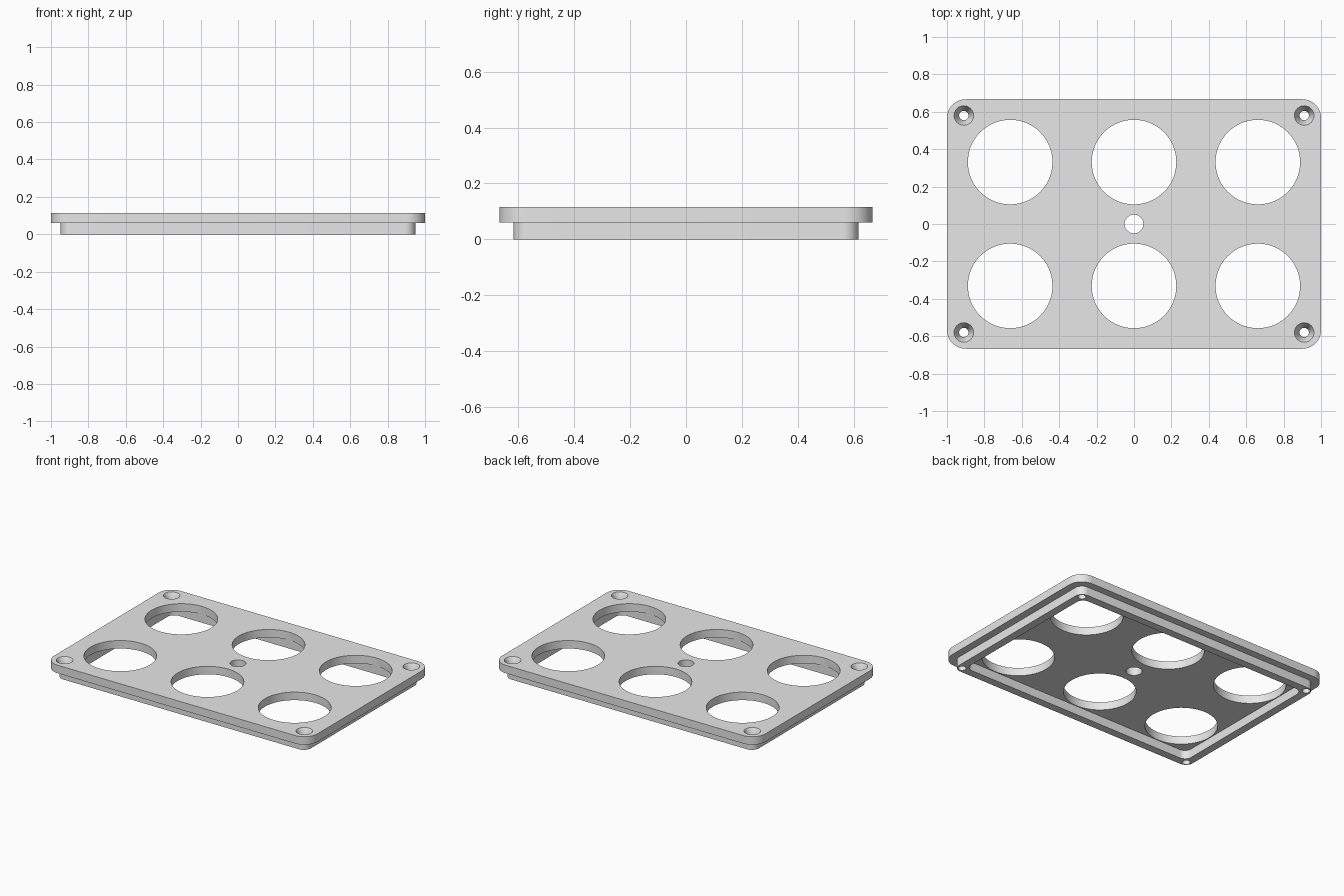
import bpy, bmesh, math

cube = bpy.data.objects.get("Cube")
if cube:
    bpy.data.objects.remove(cube, do_unlink=True)

TOP, STEP = 0.115, 0.06          # plate top, underside of plate
SCREW_X, SCREW_Y = 0.91, 0.58

grey = bpy.data.materials.new("light grey")
grey.use_nodes = True
colour = (0.8, 0.8, 0.8, 1)
grey.diffuse_color = colour
grey.node_tree.nodes["Principled BSDF"].inputs["Base Color"].default_value = colour


def finish(name, bm):
    bmesh.ops.recalc_face_normals(bm, faces=bm.faces)
    mesh = bpy.data.meshes.new(name)
    bm.to_mesh(mesh)
    bm.free()
    mesh.materials.append(grey)
    ob = bpy.data.objects.new(name, mesh)
    bpy.context.collection.objects.link(ob)
    return ob


def rounded_slab(name, hx, hy, radius, z0, z1, steps=12):
    """Rounded rectangle extruded from z0 to z1."""
    bm = bmesh.new()
    ring = []
    for corner, (sx, sy) in enumerate([(1, 1), (-1, 1), (-1, -1), (1, -1)]):
        for i in range(steps + 1):
            a = math.pi / 2 * (corner + i / steps)
            ring.append(bm.verts.new((sx * (hx - radius) + radius * math.cos(a),
                                      sy * (hy - radius) + radius * math.sin(a), z0)))
    face = bm.faces.new(ring)
    up = bmesh.ops.extrude_face_region(bm, geom=[face])["geom"]
    bmesh.ops.translate(bm, vec=(0, 0, z1 - z0),
                        verts=[v for v in up if isinstance(v, bmesh.types.BMVert)])
    return finish(name, bm)


def cone(name, x, y, r0, r1, z0, z1, segments=64):
    bm = bmesh.new()
    bmesh.ops.create_cone(bm, cap_ends=True, segments=segments,
                          radius1=r0, radius2=r1, depth=z1 - z0)
    bmesh.ops.translate(bm, vec=(x, y, (z0 + z1) / 2), verts=bm.verts)
    return finish(name, bm)


def combine(body, tool, operation):
    """Apply a boolean and remove the tool object."""
    tool.hide_render = True
    mod = body.modifiers.new("boolean", "BOOLEAN")
    mod.operation, mod.object, mod.solver = operation, tool, "EXACT"
    bpy.context.view_layer.update()
    graph = bpy.context.evaluated_depsgraph_get()
    mesh = bpy.data.meshes.new_from_object(body.evaluated_get(graph))
    body.modifiers.clear()
    body.data = mesh
    bpy.data.objects.remove(tool, do_unlink=True)


# Plate with a stepped rim beneath it, hollowed from below
plate = rounded_slab("lid_plate", 1.0, 0.667, 0.1, STEP, TOP)
combine(plate, rounded_slab("rim", 0.948, 0.617, 0.055, 0, 0.09), "UNION")
combine(plate, rounded_slab("pocket", 0.893, 0.562, 0.05, -0.1, STEP), "DIFFERENCE")

# Six large round openings and the small centre hole
for x in (-0.662, 0, 0.662):
    for y in (-0.331, 0.331):
        combine(plate, cone("opening", x, y, 0.226, 0.226, -0.1, 0.3, 96), "DIFFERENCE")
combine(plate, cone("centre_hole", 0, 0, 0.05, 0.05, -0.1, 0.3), "DIFFERENCE")

# Countersunk screw holes in the corners
for x in (-SCREW_X, SCREW_X):
    for y in (-SCREW_Y, SCREW_Y):
        combine(plate, cone("screw_hole", x, y, 0.025, 0.025, -0.1, 0.3, 32), "DIFFERENCE")
        combine(plate, cone("countersink", x, y, 0.02, 0.055, 0.055, TOP + 0.005, 32), "DIFFERENCE")

# Smooth round walls, crisp edges
bpy.ops.object.select_all(action="DESELECT")
plate.select_set(True)
bpy.context.view_layer.objects.active = plate
bpy.ops.object.shade_smooth_by_angle(angle=math.radians(30))
